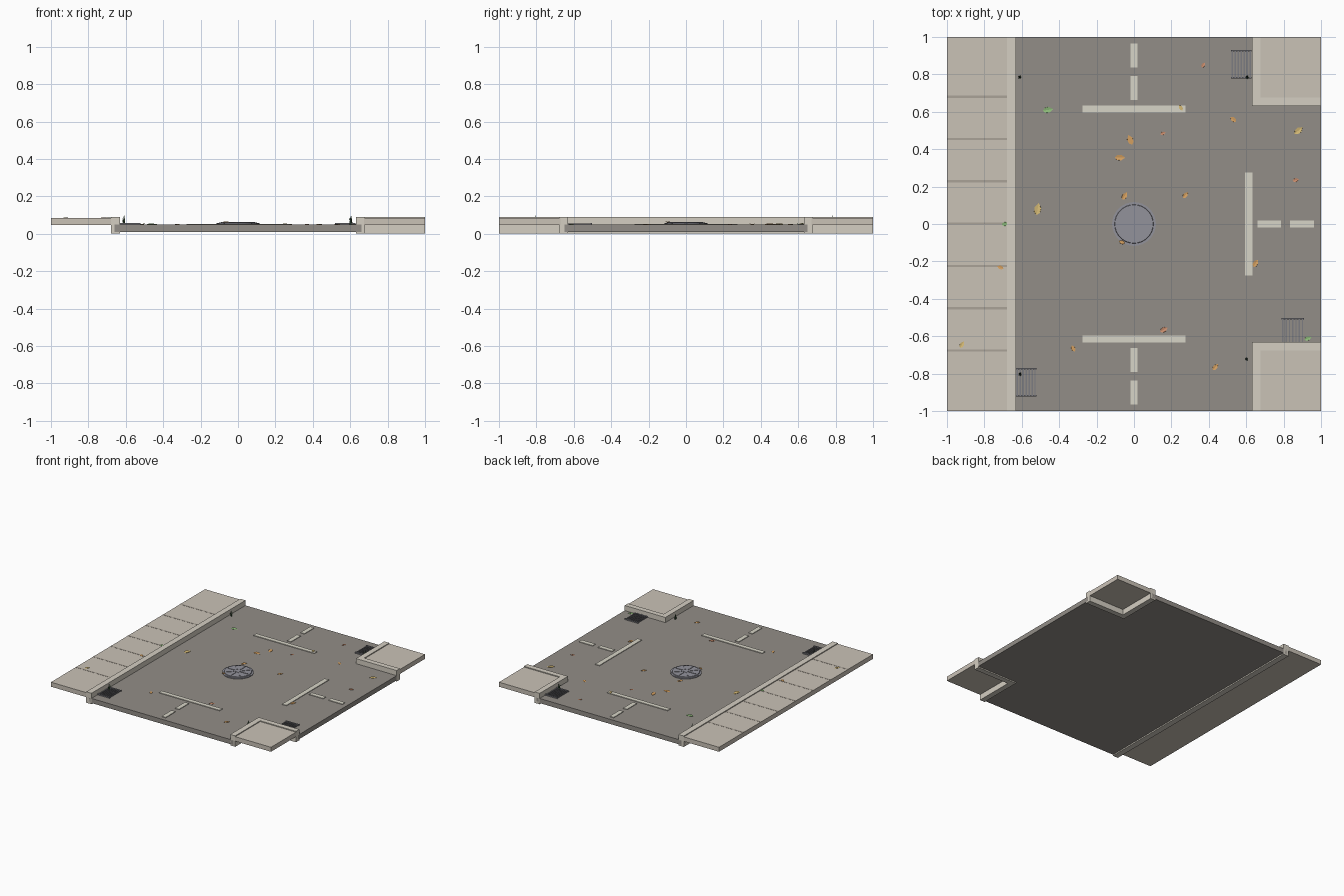
import bpy, bmesh, math, random
from mathutils import Matrix, Vector

if "Cube" in bpy.data.objects:
    bpy.data.objects.remove(bpy.data.objects["Cube"])

random.seed(4)
ROAD, WALK, CURB = 0.048, 0.083, 0.09


def mat(name, r, g, b):
    m = bpy.data.materials.new(name)
    m.diffuse_color = (r, g, b, 1)
    m.use_nodes = True
    m.node_tree.nodes["Principled BSDF"].inputs["Base Color"].default_value = m.diffuse_color
    return m


asphalt = mat("asphalt", .29, .27, .245)
paving = mat("paving", .59, .54, .47)
joint = mat("joint", .40, .36, .31)
kerb = mat("kerb", .66, .62, .54)
paint = mat("paint", .68, .66, .57)
iron = mat("iron", .20, .20, .22)
cover = mat("cover", .29, .29, .33)
weed = mat("weed", .04, .09, .04)
leaf_mats = {"o": mat("leaf_orange", .68, .36, .12), "r": mat("leaf_red", .62, .28, .16),
             "y": mat("leaf_yellow", .68, .50, .18), "g": mat("leaf_green", .28, .52, .20)}


def finish(name, bm, m):
    bmesh.ops.recalc_face_normals(bm, faces=bm.faces)
    me = bpy.data.meshes.new(name)
    bm.to_mesh(me)
    bm.free()
    me.materials.append(m)
    ob = bpy.data.objects.new(name, me)
    bpy.context.collection.objects.link(ob)
    return ob


def add_box(bm, x0, x1, y0, y1, z0, z1, rot=None):
    mx = Matrix.Translation(((x0 + x1) / 2, (y0 + y1) / 2, (z0 + z1) / 2)) @ Matrix.Diagonal(
        (x1 - x0, y1 - y0, z1 - z0, 1))
    bmesh.ops.create_cube(bm, size=1, matrix=rot @ mx if rot else mx)


def boxes(name, items, m):
    bm = bmesh.new()
    for b in items:
        add_box(bm, *b)
    return finish(name, bm, m)


def prism(name, pts, z0, z1, m):
    bm = bmesh.new()
    f = bm.faces.new([bm.verts.new((x, y, z0)) for x, y in pts])
    ext = bmesh.ops.extrude_face_region(bm, geom=[f])
    bmesh.ops.translate(bm, vec=(0, 0, z1 - z0),
                        verts=[v for v in ext["geom"] if isinstance(v, bmesh.types.BMVert)])
    return finish(name, bm, m)


def add_cyl(bm, x, y, z0, z1, r0, r1, n):
    bmesh.ops.create_cone(bm, cap_ends=True, segments=n, radius1=r0, radius2=r1, depth=z1 - z0,
                          matrix=Matrix.Translation((x, y, (z0 + z1) / 2)))


# T-shaped road slab
prism("road", [(-.66, -1), (.66, -1), (.66, -.65), (1, -.65), (1, .65), (.66, .65), (.66, 1), (-.66, 1)],
      .01, ROAD, asphalt)

# long pavement with joints and kerb
boxes("long_pavement", [(-1, -.68, -1, 1, .046, WALK)], paving)
boxes("pavement_joints", [(-1, -.68, .002 + i * .226 - .006, .002 + i * .226 + .006, .08, WALK + .001)
                          for i in range(-3, 4)], joint)
boxes("long_kerb", [(-.68, -.632, -1, 1, 0, CURB)], kerb)

# corner pavements with L-shaped kerbs
for side, s in (("back", 1), ("front", -1)):
    ys = sorted((s * .672, s))
    boxes(side + "_corner_pavement", [(.675, 1, *ys, .046, WALK)], paving)
    prism(side + "_corner_kerb", [(.63, s), (.63, s * .632), (1, s * .632), (1, s * .675),
                                  (.675, s * .675), (.675, s)], 0, CURB, kerb)

# stop lines and lane dashes
lines = [(.594, .633, -.275, .275)]
for a in (.66, .835):
    lines.append((a, a + .127, -.018, .018))
for s in (1, -1):
    lines.append((-.276, .276, *sorted((s * .597, s * .633))))
    for a in (.663, .837):
        lines.append((-.018, .018, *sorted((s * a, s * (a + .127)))))
boxes("road_markings", [(*l, ROAD - .001, .053) for l in lines], paint)

# manhole cover with rim, ribs and bolts
bm = bmesh.new()
add_cyl(bm, 0, 0, ROAD - .002, .054, .117, .117, 32)
add_cyl(bm, 0, 0, .054, .060, .104, .102, 32)
finish("manhole_cover", bm, cover)
bm = bmesh.new()
for i in range(8):
    rot = Matrix.Rotation(i * math.pi / 4, 4, 'Z')
    add_box(bm, .03, .09, -.004, .004, .059, .063, rot)
    p = rot @ Vector((.108, 0, 0))
    add_cyl(bm, p.x, p.y, .053, .058, .005, .005, 6)
add_cyl(bm, 0, 0, .059, .063, .022, .022, 12)
finish("manhole_ribs", bm, cover)

# drain grates
for i, (x0, x1, y0, y1) in enumerate([(.522, .625, .778, .93), (-.628, -.525, -.922, -.77),
                                      (.792, .905, -.64, -.502)]):
    parts = [(x0 - .004, x1 + .004, y, y + .009, ROAD - .002, .058) for y in (y0, y1 - .009)]
    n = 7
    for k in range(n):
        x = x0 + .004 + (x1 - x0 - .008) * k / (n - 1)
        parts.append((x - .0035, x + .0035, y0, y1, ROAD - .002, .056))
    boxes(f"drain_grate_{i + 1}", parts, iron)

# weeds at the kerbs
for i, (x, y) in enumerate([(-.61, .785), (.606, .785), (-.608, -.803), (.602, -.722)]):
    bm = bmesh.new()
    for k in range(5):
        a = k * math.tau / 5
        h = random.uniform(.03, .042) if k else .052
        lean = 0 if k == 0 else .3
        mx = (Matrix.Translation((x, y, ROAD)) @ Matrix.Rotation(a, 4, 'Z')
              @ Matrix.Rotation(lean, 4, 'Y') @ Matrix.Translation((0, 0, h / 2)))
        bmesh.ops.create_cone(bm, cap_ends=True, segments=4, radius1=.006, radius2=0, depth=h, matrix=mx)
    finish(f"weed_{i + 1}", bm, weed)

# fallen leaves: x, y, length, angle, surface height, colour
leaves = [(.37, .85, .032, 60, ROAD, "r"), (-.46, .61, .056, 10, ROAD, "g"), (-.02, .45, .056, 110, ROAD, "o"),
          (.155, .485, .03, 20, ROAD, "r"), (-.075, .355, .056, 0, ROAD, "o"), (-.05, .15, .046, 60, ROAD, "o"),
          (.275, .155, .04, 50, ROAD, "o"), (-.515, .08, .065, 80, ROAD, "y"), (.53, .56, .04, 140, ROAD, "o"),
          (.88, .5, .055, 40, ROAD, "y"), (.865, .235, .036, 15, ROAD, "r"), (.65, -.21, .046, 60, ROAD, "o"),
          (-.065, -.097, .036, 160, .06, "o"), (.16, -.565, .046, 30, ROAD, "r"),
          (-.325, -.665, .038, 120, ROAD, "o"), (.435, -.765, .042, 50, ROAD, "o"),
          (.93, -.612, .04, 20, ROAD, "g"), (-.69, 0, .036, 10, WALK, "g"), (-.715, -.232, .036, 160, WALK, "o"),
          (-.92, -.645, .04, 60, WALK, "y"), (.25, .622, .034, 120, .053, "y")]
for i, (x, y, size, ang, z, c) in enumerate(leaves):
    bm = bmesh.new()
    mid = [bm.verts.new((u, 0, -.0)) for u in (-.5, -.1, .5)]
    for s in (1, -1):
        e = [bm.verts.new((u, s * v, .05)) for u, v in ((-.28, .24), (.12, .27))]
        bm.faces.new((mid[0], mid[1], e[0]))
        bm.faces.new((mid[1], mid[2], e[1], e[0]))
    bm.transform(Matrix.Translation((x, y, z + .002)) @ Matrix.Rotation(math.radians(ang), 4, 'Z')
                 @ Matrix.Scale(size, 4))
    ob = finish(f"leaf_{i + 1}", bm, leaf_mats[c])
    sol = ob.modifiers.new("thickness", 'SOLIDIFY')
    sol.thickness = .002
    sol.offset = 0
